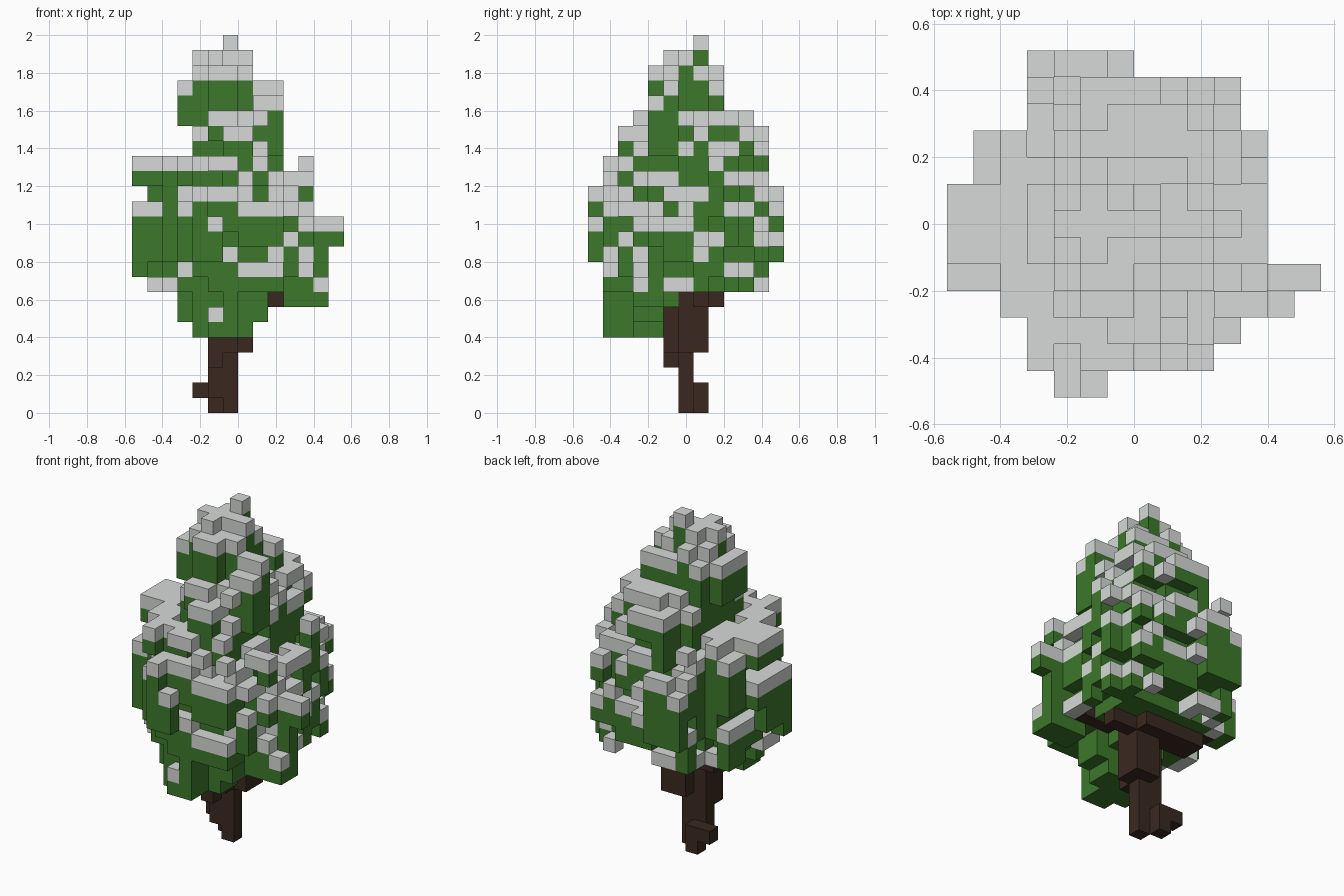
import bpy
import bmesh
import random
from mathutils import Vector

random.seed(11)
if "Cube" in bpy.data.objects:
    bpy.data.objects.remove(bpy.data.objects["Cube"], do_unlink=True)

SIZE = 0.08                             # edge of one cube of the tree
ORIGIN = Vector((-0.56, -0.52, 0))      # corner of the cube grid


def material(name, colour):
    mat = bpy.data.materials.new(name)
    mat.use_nodes = True
    mat.diffuse_color = (*colour, 1)
    mat.node_tree.nodes["Principled BSDF"].inputs["Base Color"].default_value = (*colour, 1)
    return mat


def box(x0, x1, y0, y1, z0, z1):
    """All grid cells of a box, both ends included."""
    return {(x, y, z) for x in range(x0, x1 + 1)
            for y in range(y0, y1 + 1) for z in range(z0, z1 + 1)}


# Crown outline: bottom layer, top layer, then x and y range
LAYERS = [(7, 7, 4, 7, 2, 5), (8, 8, 1, 11, 1, 11), (9, 9, 0, 11, 1, 11),
          (10, 14, 0, 11, 0, 12), (15, 15, 0, 11, 1, 11), (16, 16, 0, 9, 1, 11),
          (17, 18, 4, 9, 2, 11), (19, 19, 4, 9, 3, 10)]
OUTLINE = {z: rest for a, b, *rest in LAYERS for z in range(a, b + 1)}

# Widest x range for every y row, front to back
ROWS = [(4, 5), (3, 9), (3, 11), (2, 12), (0, 13), (0, 11), (0, 11),
        (0, 11), (1, 11), (1, 11), (3, 10), (3, 10), (3, 6)]


def depth(x, y, z):
    """0 on the axis of the crown, about 1 at the rounded outline of a layer."""
    x0, x1, y0, y1 = OUTLINE[z]
    u = abs(x - (x0 + x1) / 2) / ((x1 - x0 + 1) / 2)
    v = abs(y - (y0 + y1) / 2) / ((y1 - y0 + 1) / 2)
    return u ** 2.6 + v ** 2.6 if max(u, v) < 1 else 9


# Trunk, root and branches
trunk = box(5, 6, 6, 6, 0, 6) - {(5, 6, 0)}
trunk |= box(5, 5, 7, 7, 0, 1) | {(4, 7, 1)}
trunk |= box(6, 6, 5, 7, 4, 6) | box(5, 5, 5, 5, 3, 5) | box(7, 7, 6, 7, 4, 6)
trunk |= box(5, 7, 6, 8, 7, 8) | box(8, 9, 7, 7, 7, 7) | box(8, 10, 5, 5, 8, 8)
trunk |= box(3, 4, 7, 8, 7, 7) | box(2, 3, 8, 8, 8, 8)

# Crown: a solid core wrapped in short tufts with gaps between them
crown = set()
tufts = {}
for y, (low, high) in enumerate(ROWS):
    for x in range(low, high + 1):
        drop = random.choice((0, 0, 0, 1, 2))
        lift = random.choice((0, 0, 1, 2))
        reach = random.uniform(0.9, 1.2)
        start, period = tufts.setdefault(
            (x // 2, (y + x // 2) // 2), (random.randrange(5), random.choice((3, 4, 4, 5))))
        shift = random.choice((0, 0, 0, 1))
        for z in OUTLINE:
            level = z
            if 11 < z < 19:
                level = min(z + drop, 19)
            elif 8 <= z <= 11:
                level = max(z - lift, 8)
            d = depth(x, y, level)
            gap = (z + start + shift) % period == 0 and z > 7
            if d < reach and not (gap and d > 0.42):
                crown.add((x, y, z))

# Leader: square column with stepped sides and a single cube at the tip
crown |= box(4, 7, 5, 8, 17, 21) | box(4, 7, 5, 7, 22, 22) | box(5, 6, 4, 4, 20, 22)
crown |= box(4, 7, 6, 6, 23, 23) | box(5, 6, 7, 7, 23, 23) | box(5, 5, 5, 5, 23, 23)
crown |= {(5, 8, 22), (6, 7, 24)}
crown |= box(3, 3, 5, 7, 19, 21)
crown |= box(8, 9, 5, 5, 19, 21) | box(8, 9, 4, 4, 18, 20) | box(8, 8, 8, 8, 19, 21)

# Hanging tufts under the front
crown |= box(5, 6, 1, 2, 5, 6) | box(6, 6, 1, 2, 7, 8) | box(5, 5, 2, 2, 7, 8)
crown |= box(7, 7, 3, 4, 5, 8) | box(4, 4, 2, 3, 5, 8) | box(3, 3, 3, 3, 6, 7)
crown |= box(8, 8, 3, 4, 6, 8) | box(5, 6, 3, 4, 5, 8)

# Tufts that stick out sideways
crown |= box(10, 12, 3, 3, 7, 8) | box(10, 12, 4, 4, 7, 10)
crown |= box(12, 12, 4, 4, 11, 12) | box(13, 13, 4, 4, 11, 12)
crown |= box(11, 11, 8, 8, 14, 16) | box(0, 2, 5, 6, 15, 16)
crown |= box(4, 5, 0, 0, 10, 12) | box(4, 4, 0, 0, 13, 14) | box(3, 5, 12, 12, 10, 13)
crown |= box(0, 0, 4, 4, 9, 11) | box(0, 0, 5, 6, 10, 13)
crown -= trunk
filled = crown | trunk

# Snow lies on every cube that is open to the air above
snow = {(x, y, z) for x, y, z in crown if (x, y, z + 1) not in filled}


def build(name, cells, mat):
    """One mesh holding only the outer faces of the given cells."""
    bm = bmesh.new()
    corners = {}

    def corner(point):
        key = tuple(round(c) for c in point)
        if key not in corners:
            corners[key] = bm.verts.new(ORIGIN + Vector(key) * SIZE)
        return corners[key]

    for cell in sorted(cells):
        for axis in range(3):
            for side in (0, 1):
                step = Vector((0, 0, 0))
                step[axis] = 1
                across = Vector((step.z, step.x, step.y))
                along = Vector((step.y, step.z, step.x))
                other = Vector(cell) + step * (2 * side - 1)
                if tuple(round(c) for c in other) in filled:
                    continue
                base = Vector(cell) + step * side
                loop = [base, base + across, base + across + along, base + along]
                if not side:
                    loop.reverse()
                bm.faces.new([corner(p) for p in loop])
    mesh = bpy.data.meshes.new(name)
    bm.to_mesh(mesh)
    bm.free()
    mesh.materials.append(mat)
    bpy.context.collection.objects.link(bpy.data.objects.new(name, mesh))


build("trunk", trunk, material("dark bark", (0.042, 0.022, 0.014)))
build("foliage", crown - snow, material("leaf green", (0.045, 0.19, 0.024)))
build("snow", snow, material("snow grey", (0.67, 0.70, 0.68)))
